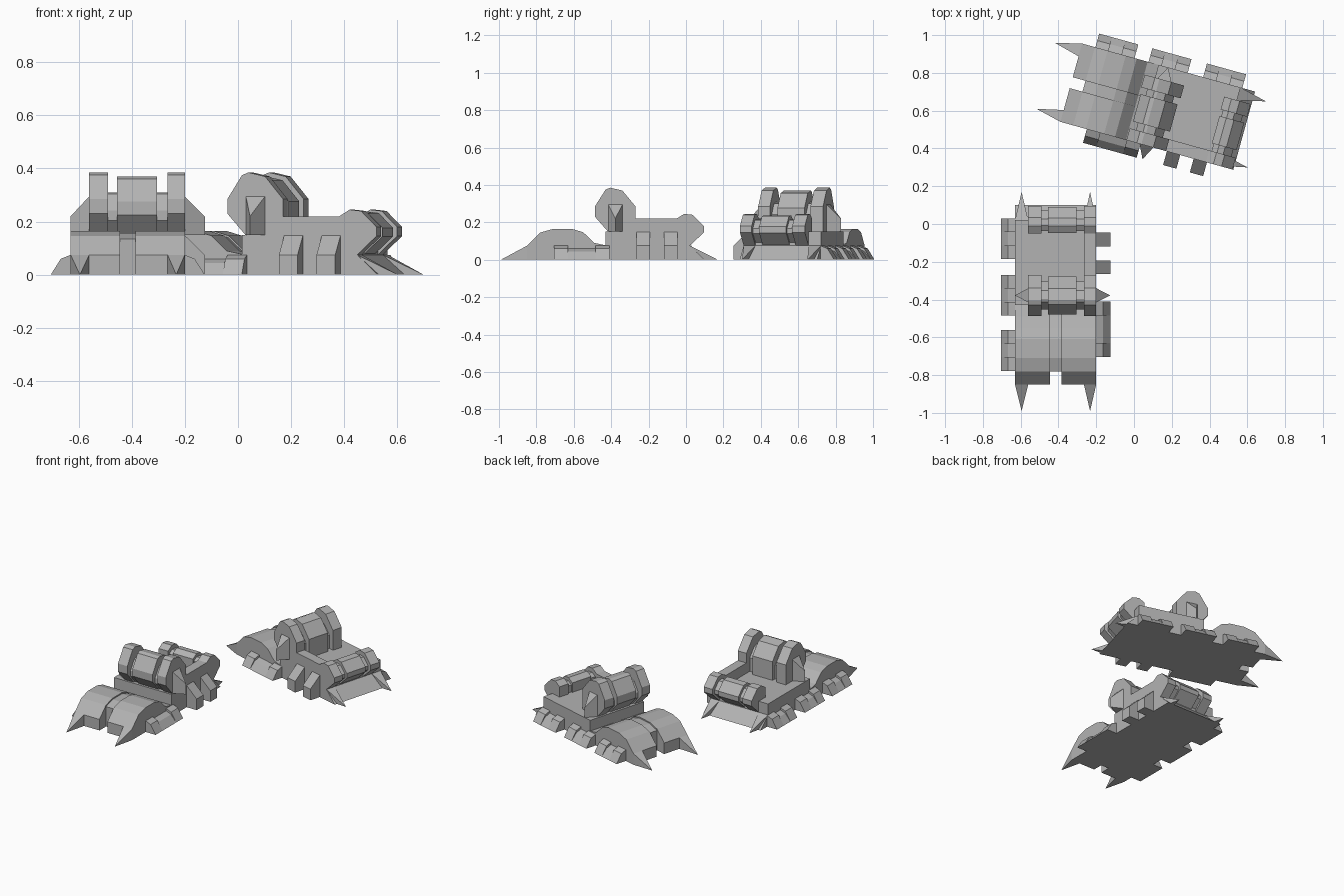
import bpy, bmesh, math
from mathutils import Matrix, Vector

cube = bpy.data.objects.get("Cube")
if cube:
    bpy.data.objects.remove(cube)

grey = bpy.data.materials.new("plain_grey")
grey.use_nodes = True
grey.diffuse_color = (0.45, 0.45, 0.45, 1)
grey.node_tree.nodes["Principled BSDF"].inputs["Base Color"].default_value = (0.45, 0.45, 0.45, 1)

# Placement of the two identical vehicles
PLACES = {
    "first": Matrix.Identity(4),
    "second": Matrix.Translation((0.376, 0.121, 0)) @ Matrix.Rotation(math.radians(-105.5), 4, 'Z'),
}
LEFT, RIGHT = -0.63, -0.2            # hull sides
IN_L, IN_R = -0.56, -0.265           # inner edges of the side walls


def add_part(name, bm):
    bmesh.ops.recalc_face_normals(bm, faces=bm.faces)
    mesh = bpy.data.meshes.new(name)
    bm.to_mesh(mesh)
    bm.free()
    mesh.materials.append(grey)
    for place, matrix in PLACES.items():
        ob = bpy.data.objects.new(f"{place}_{name}", mesh)
        ob.matrix_world = matrix
        bpy.context.collection.objects.link(ob)


def prism(name, outline, start, end, axis='X'):
    """Extrude an outline along x (outline in y, z) or along y (outline in x, z)."""
    bm = bmesh.new()
    if axis == 'X':
        verts = [bm.verts.new((start, a, b)) for a, b in outline]
        shift = Vector((end - start, 0, 0))
    else:
        verts = [bm.verts.new((a, start, b)) for a, b in outline]
        shift = Vector((0, end - start, 0))
    face = bm.faces.new(verts)
    new = bmesh.ops.extrude_face_region(bm, geom=[face], use_keep_orig=True)["geom"]
    bmesh.ops.translate(bm, vec=shift, verts=[v for v in new if isinstance(v, bmesh.types.BMVert)])
    add_part(name, bm)


def hull_of(name, points):
    bm = bmesh.new()
    for p in points:
        bm.verts.new(p)
    bmesh.ops.convex_hull(bm, input=bm.verts)
    add_part(name, bm)


def rescale(outline, centre, factor):
    return [(centre[0] + (y - centre[0]) * factor, centre[1] + (z - centre[1]) * factor)
            for y, z in outline]


# Lower body and deck
prism("deck", [(-0.43, 0), (-0.43, 0.15), (0.02, 0.15), (0.02, 0)], LEFT, RIGHT)

# Rounded front hood in two halves with a shallow groove between them
hood = [(-0.85, 0), (-0.85, 0.075), (-0.78, 0.145), (-0.71, 0.165), (-0.61, 0.165),
        (-0.55, 0.147), (-0.49, 0.09), (-0.42, 0.075), (-0.42, 0)]
prism("hood_outer", hood, LEFT, -0.445)
prism("hood_inner", hood, -0.385, RIGHT)
groove = [(-0.78, 0), (-0.78, 0.135)] + [(y, z - 0.008) for y, z in hood[3:-1]] + [hood[-1]]
prism("hood_groove", groove, -0.445, -0.385)

# Upper drum, rear drum and the tall side wall joining them
drum = [(-0.417, 0.15), (-0.487, 0.23), (-0.487, 0.285), (-0.43, 0.375), (-0.405, 0.385),
        (-0.34, 0.37), (-0.27, 0.285), (-0.27, 0.15)]
roller = [(-0.05, 0.15), (-0.05, 0.22), (-0.01, 0.245), (0.035, 0.24), (0.095, 0.18),
          (0.095, 0.145), (0.02, 0.075), (-0.05, 0.075)]
wall = drum[:-1] + [(-0.27, 0.22)] + roller[1:-1] + [(0.02, 0), (-0.417, 0)]
prism("side_wall", wall, IN_R, RIGHT)
for name, outline, centre, core in (("upper_drum", drum, (-0.38, 0.15), 0.68),
                                    ("rear_drum", roller, (-0.0, 0.13), 0.75)):
    prism(name + "_end", outline, IN_L, -0.49)
    prism(name + "_middle", rescale(outline, centre, 0.935), -0.455, -0.305)
    prism(name + "_core", rescale(outline, centre, core), -0.49, IN_R)

# Rear ramp
prism("rear_ramp", [(0.02, 0), (0.02, 0.075), (0.1, 0)], LEFT, RIGHT)

# Ground spikes at the four corners
for side, x0, x1 in (("outer", LEFT, IN_L), ("inner", IN_R, RIGHT)):
    middle = (x0 + x1) / 2
    for end, base, tip in (("front", -0.85, -0.99), ("rear", 0.02, 0.17)):
        hull_of(f"{end}_spike_{side}", [(x, base, z) for x in (x0, x1) for z in (0, 0.075)]
                + [(middle, tip, 0)])

# Pointed wedges at both sides of the upper drum
for side, base, tip in (("outer", IN_L, LEFT), ("inner", RIGHT, -0.125)):
    hull_of("wedge_" + side, [(base, y, z) for y in (-0.415, -0.34) for z in (0.15, 0.295)]
            + [(tip, -0.378, 0.15), (tip, -0.378, 0.22)])

# Outer track pods, each with a lower middle rib
pod = [(0, 0), (0, 0.075), (0.037, 0.06), (0.075, 0)]
rib = [(0, 0), (0, 0.06), (0.037, 0.045), (0.075, 0)]


def pod_row(name, x, direction, y0, y1, cut):
    cuts = (y0, y0 + cut, y1 - cut, y1)
    for i in range(3):
        shape = rib if i == 1 else pod
        prism(f"{name}_{i + 1}", [(x + direction * a, z) for a, z in shape],
              cuts[i], cuts[i + 1], 'Y')


for label, y in (("front", -0.777), ("middle", -0.485), ("rear", -0.185)):
    pod_row("outer_pod_" + label, LEFT, -1, y, y + 0.215, 0.072)
pod_row("inner_long_pod", RIGHT, 1, -0.705, -0.41, 0.075)

# Two tall sloped buttresses on the wall side
for label, y in (("front", -0.265), ("rear", -0.118)):
    prism("buttress_" + label, [(RIGHT, 0), (RIGHT, 0.148), (-0.125, 0.075), (-0.125, 0)],
          y, y + 0.073, 'Y')
